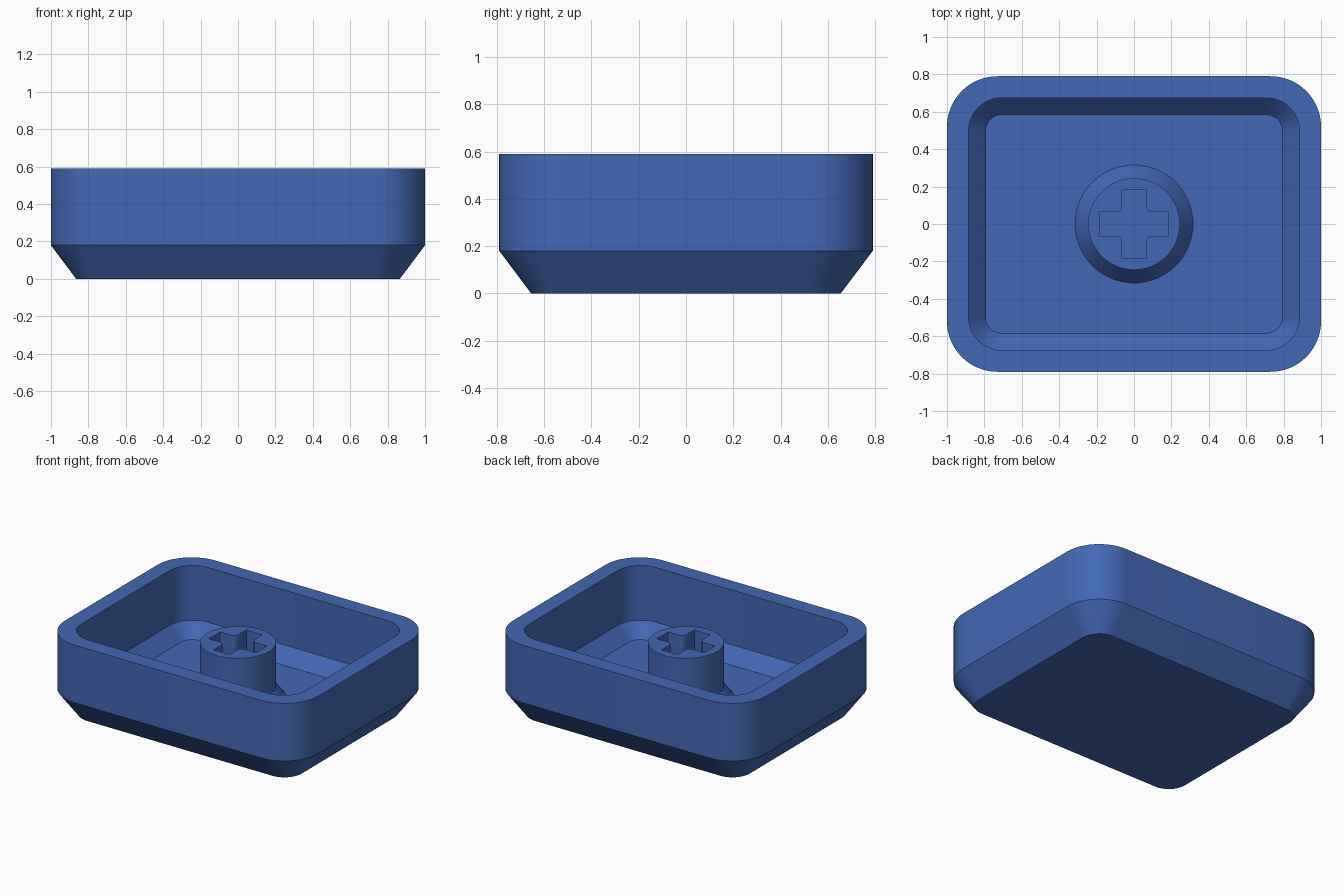
import bpy, bmesh, math

if "Cube" in bpy.data.objects:
    bpy.data.objects.remove(bpy.data.objects["Cube"])

blue = bpy.data.materials.new("blue plastic")
blue.diffuse_color = (0.055, 0.14, 0.46, 1)
blue.use_nodes = True
blue.node_tree.nodes["Principled BSDF"].inputs["Base Color"].default_value = blue.diffuse_color


def rounded_rect(hx, hy, r, n=16):
    """Outline of a rectangle with round corners, counter-clockwise."""
    pts = []
    for q, (sx, sy) in enumerate([(1, 1), (-1, 1), (-1, -1), (1, -1)]):
        for i in range(n + 1):
            a = math.pi / 2 * (q + i / n)
            pts.append((sx * (hx - r) + r * math.cos(a), sy * (hy - r) + r * math.sin(a)))
    return pts


def circle(r, n=96):
    return [(r * math.cos(math.tau * i / n), r * math.sin(math.tau * i / n)) for i in range(n)]


def cross(reach, half, r, n=6):
    """Plus-shaped outline with filleted inner corners."""
    quarter = [(reach, half)]
    for i in range(n + 1):
        a = math.pi * 1.5 - math.pi / 2 * i / n
        quarter.append((half + r + r * math.cos(a), half + r + r * math.sin(a)))
    quarter.append((half, reach))
    pts = []
    for q in range(4):
        c, s = [(1, 0), (0, 1), (-1, 0), (0, -1)][q]
        pts += [(c * x - s * y, s * x + c * y) for x, y in quarter]
    return pts


def loft(name, sections):
    """Skin a stack of (outline, z) sections and close both ends."""
    bm = bmesh.new()
    rings = [[bm.verts.new((x, y, z)) for x, y in pts] for pts, z in sections]
    for a, b in zip(rings, rings[1:]):
        for i in range(len(a)):
            j = (i + 1) % len(a)
            bm.faces.new((a[i], a[j], b[j], b[i]))
    bm.faces.new(rings[0][::-1])
    bm.faces.new(rings[-1])
    bmesh.ops.recalc_face_normals(bm, faces=bm.faces)
    me = bpy.data.meshes.new(name)
    bm.to_mesh(me)
    bm.free()
    me.materials.append(blue)
    ob = bpy.data.objects.new(name, me)
    bpy.context.collection.objects.link(ob)
    return ob


def smooth(ob):
    bpy.ops.object.select_all(action='DESELECT')
    ob.select_set(True)
    bpy.context.view_layer.objects.active = ob
    bpy.ops.object.shade_smooth_by_angle(angle=math.radians(25))


# Hollow shell: chamfered base, outer wall, rim, inner wall, sloped edge, floor
shell = loft("cap_shell", [
    (rounded_rect(0.865, 0.655, 0.135), 0.0),
    (rounded_rect(1.0, 0.79, 0.27), 0.18),
    (rounded_rect(1.0, 0.79, 0.27), 0.59),
    (rounded_rect(0.885, 0.675, 0.18), 0.59),
    (rounded_rect(0.885, 0.675, 0.18), 0.20),
    (rounded_rect(0.795, 0.585, 0.09), 0.105),
])
smooth(shell)

# Round stem with a flared foot
stem = loft("stem", [
    (circle(0.315), 0.08),
    (circle(0.315), 0.105),
    (circle(0.245), 0.20),
    (circle(0.245), 0.505),
])

# Cross-shaped socket cut down through the stem
cutter = loft("socket_cutter", [(cross(0.185, 0.063, 0.035), 0.04),
                                (cross(0.185, 0.063, 0.035), 0.6)])
cutter.hide_render = True
cut = stem.modifiers.new("socket", 'BOOLEAN')
cut.operation = 'DIFFERENCE'
cut.solver = 'EXACT'
cut.object = cutter
bpy.context.view_layer.objects.active = stem
bpy.ops.object.modifier_apply(modifier=cut.name)
bpy.data.objects.remove(cutter)
smooth(stem)
